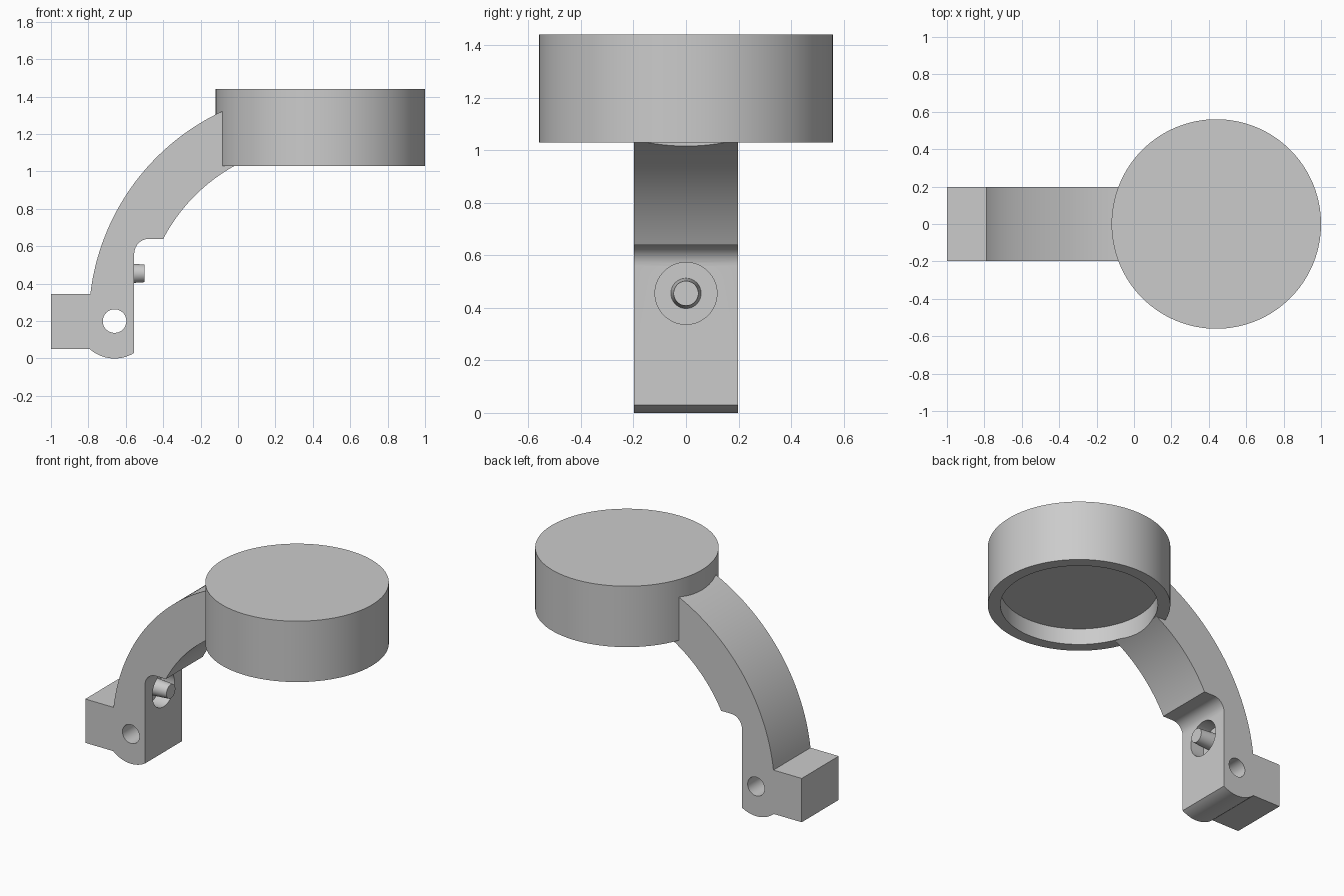
import bpy, bmesh, math
from mathutils import Matrix, Vector

if "Cube" in bpy.data.objects:
    bpy.data.objects.remove(bpy.data.objects["Cube"], do_unlink=True)

grey = bpy.data.materials.new("plain grey")
grey.use_nodes = True
grey.diffuse_color = (0.6, 0.6, 0.6, 1)
grey.node_tree.nodes["Principled BSDF"].inputs["Base Color"].default_value = grey.diffuse_color

CUP_X, CUP_R, BORE_R = 0.44, 0.56, 0.483
HALF_WIDTH = 0.197
PIVOT = (-0.66, 0.2)
PEG_Z = 0.455


def finish(bm, name):
    bmesh.ops.recalc_face_normals(bm, faces=bm.faces)
    mesh = bpy.data.meshes.new(name)
    bm.to_mesh(mesh)
    bm.free()
    mesh.materials.append(grey)
    obj = bpy.data.objects.new(name, mesh)
    bpy.context.collection.objects.link(obj)
    return obj


def rod(name, start, end, r1, r2=None, sides=64):
    """Cylinder or cone running from start to end."""
    a, b = Vector(start), Vector(end)
    turn = (b - a).to_track_quat('Z', 'Y').to_matrix().to_4x4()
    bm = bmesh.new()
    bmesh.ops.create_cone(bm, cap_ends=True, segments=sides, radius1=r1,
                          radius2=r1 if r2 is None else r2, depth=(b - a).length,
                          matrix=Matrix.Translation((a + b) / 2) @ turn)
    return finish(bm, name)


def activate(obj):
    bpy.ops.object.select_all(action='DESELECT')
    obj.select_set(True)
    bpy.context.view_layer.objects.active = obj


def cut(obj, cutter):
    mod = obj.modifiers.new("cut", 'BOOLEAN')
    mod.operation, mod.solver, mod.object = 'DIFFERENCE', 'EXACT', cutter
    activate(obj)
    bpy.ops.object.modifier_apply(modifier=mod.name)
    bpy.data.objects.remove(cutter, do_unlink=True)


def arc(centre, r, start, end, steps):
    return [(centre[0] + r * math.cos(start + (end - start) * i / steps),
             centre[1] + r * math.sin(start + (end - start) * i / steps))
            for i in range(steps + 1)]


# Arm: side profile with two concentric sweeps, a rear block and a rounded foot
sweep = (CUP_X, 0.2)
OUTER, INNER = 1.238, 0.948
profile = [(-1, 0.345), (-1, 0.05)]
profile += arc(PIVOT, 0.2, math.pi + math.asin(0.75), 2 * math.pi - math.acos(0.525), 20)
profile += arc((-0.475, 0.56), 0.08, math.pi, math.pi / 2, 10)
profile += arc(sweep, INNER, math.pi - math.asin(0.44 / INNER), math.acos(-0.34 / INNER), 32)
profile += arc(sweep, OUTER, math.acos(-0.34 / OUTER), math.pi - math.asin(0.145 / OUTER), 48)
bm = bmesh.new()
face = bm.faces.new([bm.verts.new((x, -HALF_WIDTH, z)) for x, z in profile])
side = bmesh.ops.extrude_face_region(bm, geom=[face])
bmesh.ops.translate(bm, vec=(0, 2 * HALF_WIDTH, 0),
                    verts=[v for v in side["geom"] if isinstance(v, bmesh.types.BMVert)])
arm = finish(bm, "curved_arm")

# Arm cuts: cup bore, pivot hole and recess around the peg
cut(arm, rod("bore_cutter", (CUP_X, 0, 0.8), (CUP_X, 0, 1.7), BORE_R, sides=128))
cut(arm, rod("pivot_cutter", (PIVOT[0], -0.5, PIVOT[1]), (PIVOT[0], 0.5, PIVOT[1]), 0.063))
cut(arm, rod("recess_cutter", (-0.655, 0, PEG_Z), (-0.45, 0, PEG_Z), 0.118))

# Cup: closed on top, shallow recess underneath
cup = rod("round_cup", (CUP_X, 0, 1.03), (CUP_X, 0, 1.44), CUP_R, sides=128)
cut(cup, rod("cup_cutter", (CUP_X, 0, 0.9), (CUP_X, 0, 1.14), BORE_R, sides=128))

# Peg: slightly tapered, standing in the recess
peg = rod("spring_peg", (-0.66, 0, PEG_Z), (-0.5, 0, PEG_Z), 0.058, 0.047)

for obj in (arm, cup, peg):
    activate(obj)
    bpy.ops.object.shade_smooth_by_angle(angle=math.radians(25))
